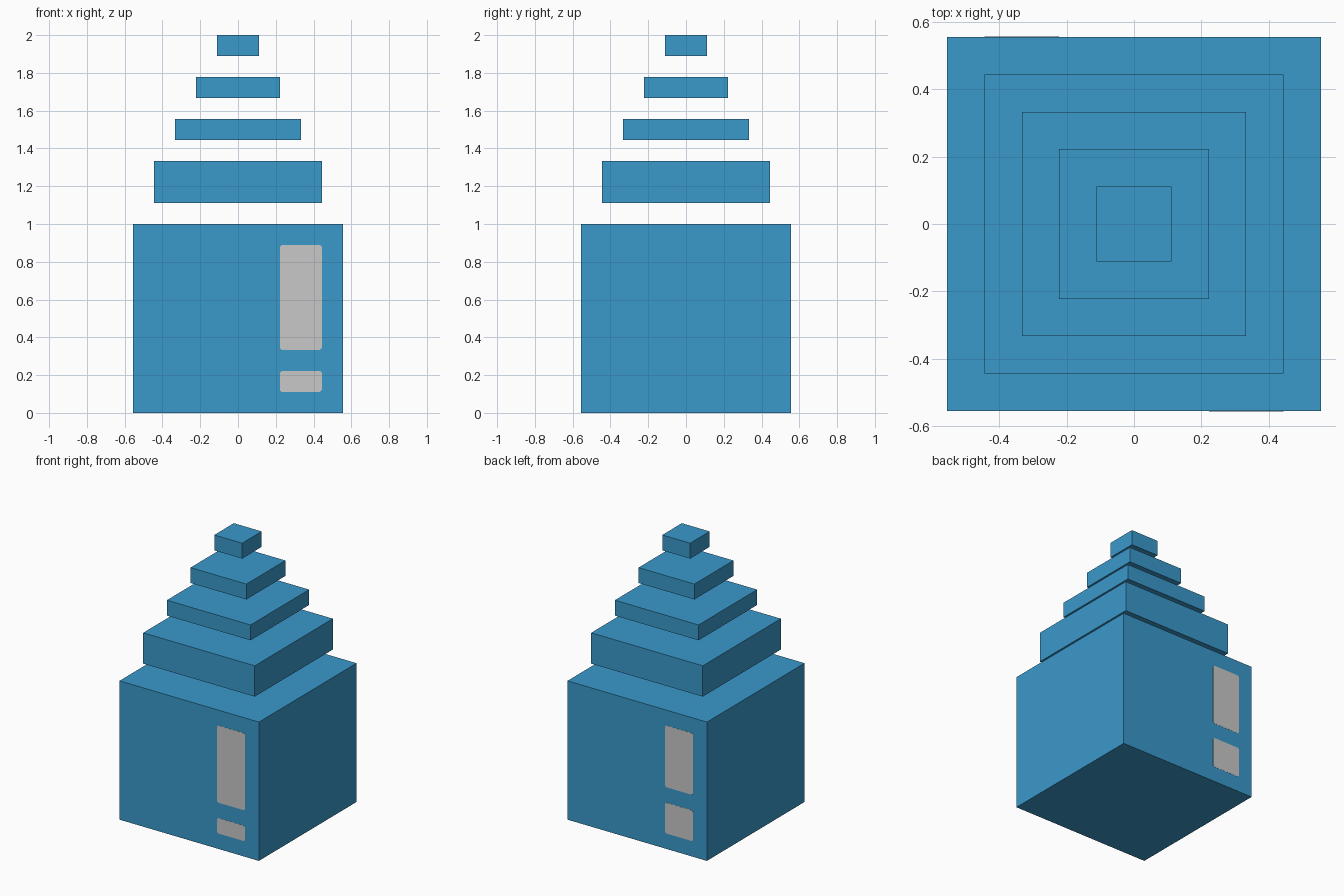
import bpy, bmesh

if "Cube" in bpy.data.objects:
    bpy.data.objects.remove(bpy.data.objects["Cube"])

U = 1 / 9  # the model sits on a grid of ninths


def material(name, rgb):
    m = bpy.data.materials.new(name)
    m.diffuse_color = (*rgb, 1)
    m.use_nodes = True
    m.node_tree.nodes["Principled BSDF"].inputs["Base Color"].default_value = m.diffuse_color
    return m


BLUE = material("blue", (0.042, 0.314, 0.591))
GREY = material("light grey", (0.578, 0.578, 0.578))


def finish(name, bm, mat):
    bmesh.ops.recalc_face_normals(bm, faces=bm.faces)
    mesh = bpy.data.meshes.new(name)
    bm.to_mesh(mesh)
    bm.free()
    mesh.materials.append(mat)
    obj = bpy.data.objects.new(name, mesh)
    bpy.context.collection.objects.link(obj)


def block(name, half, z0, z1):
    """Square block centred on the z axis, sizes in grid units."""
    bm = bmesh.new()
    bmesh.ops.create_cube(bm, size=1)
    for v in bm.verts:
        v.co = (v.co.x * 2 * half * U, v.co.y * 2 * half * U,
                (z0 + (v.co.z + 0.5) * (z1 - z0)) * U)
    finish(name, bm, BLUE)


def panel(name, x0, x1, z0, z1, side):
    """Thin clipped-corner plate on the front (-1) or back (+1) wall."""
    x0, x1, z0, z1 = (c * U for c in (x0, x1, z0, z1))
    c = 0.01
    outline = [(x0 + c, z0), (x1 - c, z0), (x1, z0 + c), (x1, z1 - c),
               (x1 - c, z1), (x0 + c, z1), (x0, z1 - c), (x0, z0 + c)]
    bm = bmesh.new()
    wall = side * 5 * U
    face = bm.faces.new([bm.verts.new((x, wall - side * 0.001, z)) for x, z in outline])
    ext = bmesh.ops.extrude_face_region(bm, geom=[face], use_keep_orig=True)
    for v in ext["geom"]:
        if isinstance(v, bmesh.types.BMVert):
            v.co.y = wall + side * 0.001
    finish(name, bm, GREY)


# Main body
block("body", 5, 0, 9)

# Floating tiers shrinking towards the top
for i, (half, z0, z1) in enumerate([(4, 10, 12), (3, 13, 14), (2, 15, 16), (1, 17, 18)]):
    block(f"tier_{i + 1}", half, z0, z1)

# Wall panels, front and back
panel("front_upper_panel", 2, 4, 3, 8, -1)
panel("front_lower_panel", 2, 4, 1, 2, -1)
panel("back_upper_panel", -4, -2, 4, 8, 1)
panel("back_lower_panel", -4, -2, 1, 3, 1)
